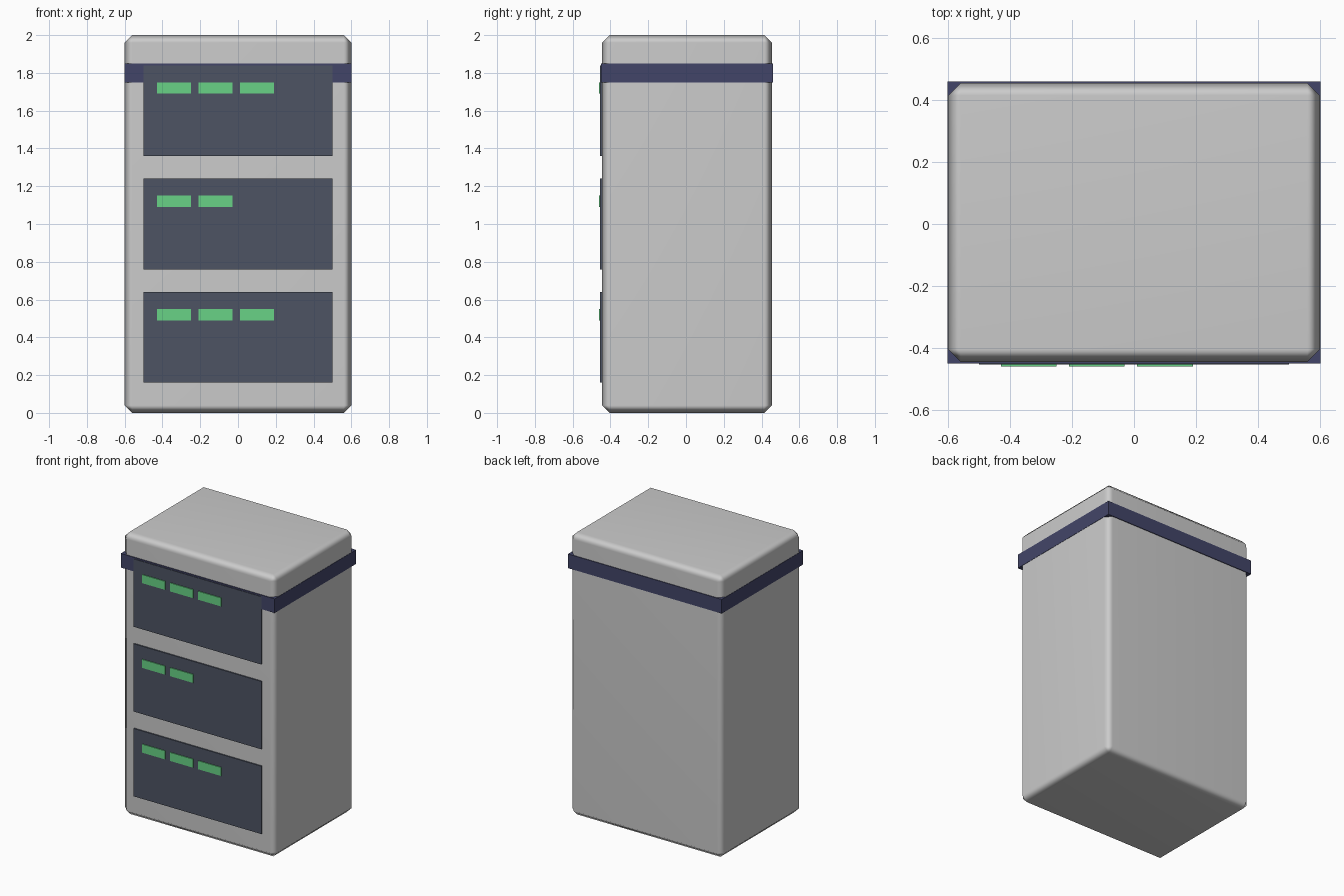
import bpy

if "Cube" in bpy.data.objects:
    bpy.data.objects.remove(bpy.data.objects["Cube"])

SHIFT = 0.005  # the front details stick out, so the cabinet sits slightly back


def material(name, rgb):
    mat = bpy.data.materials.new(name)
    mat.diffuse_color = (*rgb, 1.0)
    mat.use_nodes = True
    mat.node_tree.nodes["Principled BSDF"].inputs["Base Color"].default_value = mat.diffuse_color
    return mat


def box(name, lo, hi, mat=None):
    """Box from its lowest to its highest corner."""
    bpy.ops.mesh.primitive_cube_add(
        size=1, location=[(a + b) / 2 for a, b in zip(lo, hi)])
    obj = bpy.context.object
    obj.name = name
    obj.scale = [b - a for a, b in zip(lo, hi)]
    bpy.ops.object.transform_apply(location=False, rotation=False, scale=True)
    if mat:
        obj.data.materials.append(mat)
    return obj


navy = material("navy", (0.055, 0.06, 0.14))
slate = material("slate", (0.075, 0.088, 0.125))
green = material("green", (0.14, 0.65, 0.24))

# Cabinet body with softly shaded chamfered edges
body = box("cabinet_body", (-0.6, -0.45 + SHIFT, 0), (0.6, 0.45 + SHIFT, 2))
bevel = body.modifiers.new("edge_chamfer", 'BEVEL')
bevel.width = 0.04
bevel.segments = 1
bpy.ops.object.modifier_apply(modifier=bevel.name)
bpy.ops.object.shade_smooth()
weighted = body.modifiers.new("weighted_normals", 'WEIGHTED_NORMAL')
weighted.keep_sharp = True

# Band around the top
box("top_band", (-0.602, -0.455 + SHIFT, 1.75), (0.602, 0.455 + SHIFT, 1.85), navy)

# Front panels, each with a row of indicator lights
for row, (z, lights) in enumerate([(0.4, 3), (1.0, 2), (1.6, 3)], 1):
    box(f"front_panel_{row}", (-0.5, -0.459 + SHIFT, z - 0.24),
        (0.5, -0.43 + SHIFT, z + 0.24), slate)
    for i in range(lights):
        x = -0.34 + 0.22 * i
        box(f"indicator_light_{row}_{i + 1}", (x - 0.09, -0.465 + SHIFT, z + 0.09),
            (x + 0.09, -0.45 + SHIFT, z + 0.15), green)
